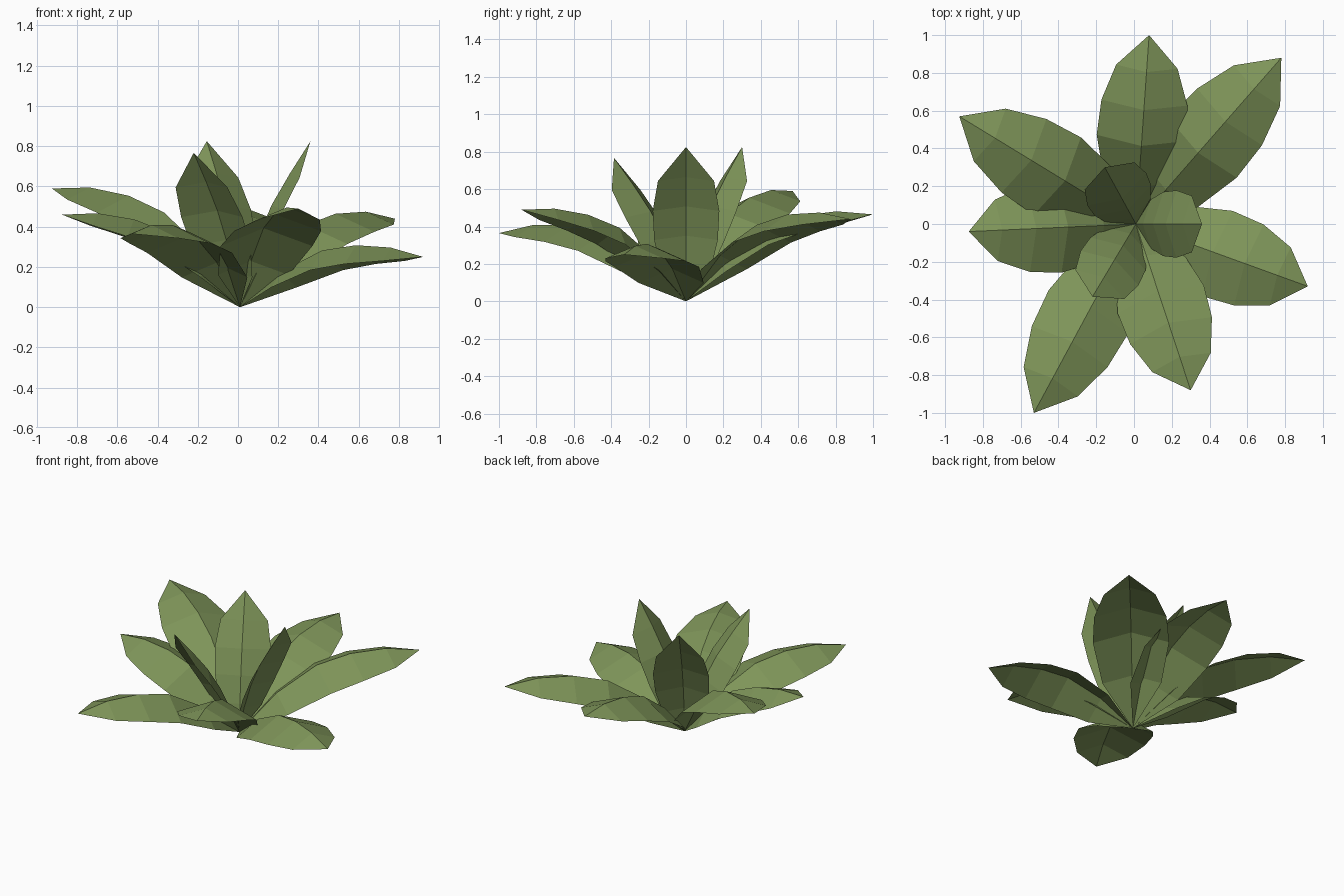
import bpy
import bmesh
from mathutils import Vector

cube = bpy.data.objects.get("Cube")
if cube:
    bpy.data.objects.remove(cube)

# Single leaf colour
green = bpy.data.materials.new("leaf_green")
colour = (0.21, 0.30, 0.10, 1.0)
green.diffuse_color = colour
green.use_nodes = True
bsdf = green.node_tree.nodes["Principled BSDF"]
bsdf.inputs["Base Color"].default_value = colour
bsdf.inputs["Roughness"].default_value = 0.9

BASE = Vector((0.01, 0, 0))

# Leaf profiles: (fraction along chord, arch of midrib, half width)
OUTER = [(0.25, 0.115, 0.185), (0.49, 0.165, 0.24), (0.67, 0.145, 0.228), (0.845, 0.088, 0.163)]
INNER = [(0.20, 0.04, 0.13), (0.40, 0.06, 0.17), (0.59, 0.06, 0.178), (0.79, 0.035, 0.15)]


def make_leaf(name, tip, profile, fold):
    """Arched leaf folded like a roof along its midrib, pointed at both ends."""
    tip = Vector(tip)
    chord = tip - BASE
    length = chord.length
    side = chord.cross(Vector((0, 0, 1))).normalized()
    up = side.cross(chord).normalized()
    bm = bmesh.new()
    start, end = bm.verts.new(BASE), bm.verts.new(tip)
    rows = []
    for along, arch, half in profile:
        mid = BASE + chord * along + up * arch * length
        edge = mid - up * half * fold
        rows.append([bm.verts.new(p) for p in (edge - side * half, mid, edge + side * half)])
    for i in (0, 1):
        bm.faces.new((start, rows[0][i + 1], rows[0][i]))
        for a, b in zip(rows, rows[1:]):
            bm.faces.new((a[i], a[i + 1], b[i + 1], b[i]))
        bm.faces.new((rows[-1][i], rows[-1][i + 1], end))
    bm.normal_update()
    if sum((f.normal.dot(up) for f in bm.faces)) < 0:
        bmesh.ops.reverse_faces(bm, faces=bm.faces[:])
    mesh = bpy.data.meshes.new(name)
    bm.to_mesh(mesh)
    bm.free()
    mesh.materials.append(green)
    bpy.context.collection.objects.link(bpy.data.objects.new(name, mesh))


# Spreading outer leaves
outer_tips = [
    (0.08, 1.0, 0.465), (0.78, 0.88, 0.44), (0.92, -0.33, 0.25), (0.30, -0.88, 0.49),
    (-0.53, -1.0, 0.365), (-0.875, -0.04, 0.46), (-0.925, 0.57, 0.59),
]
for n, tip in enumerate(outer_tips, 1):
    make_leaf(f"outer_leaf_{n}", tip, OUTER, 0.42)

# Upright inner leaves
inner_tips = [(0.36, 0, 0.825), (-0.155, 0.30, 0.825), (-0.22, -0.385, 0.767)]
for n, tip in enumerate(inner_tips, 1):
    make_leaf(f"inner_leaf_{n}", tip, INNER, 0.35)
